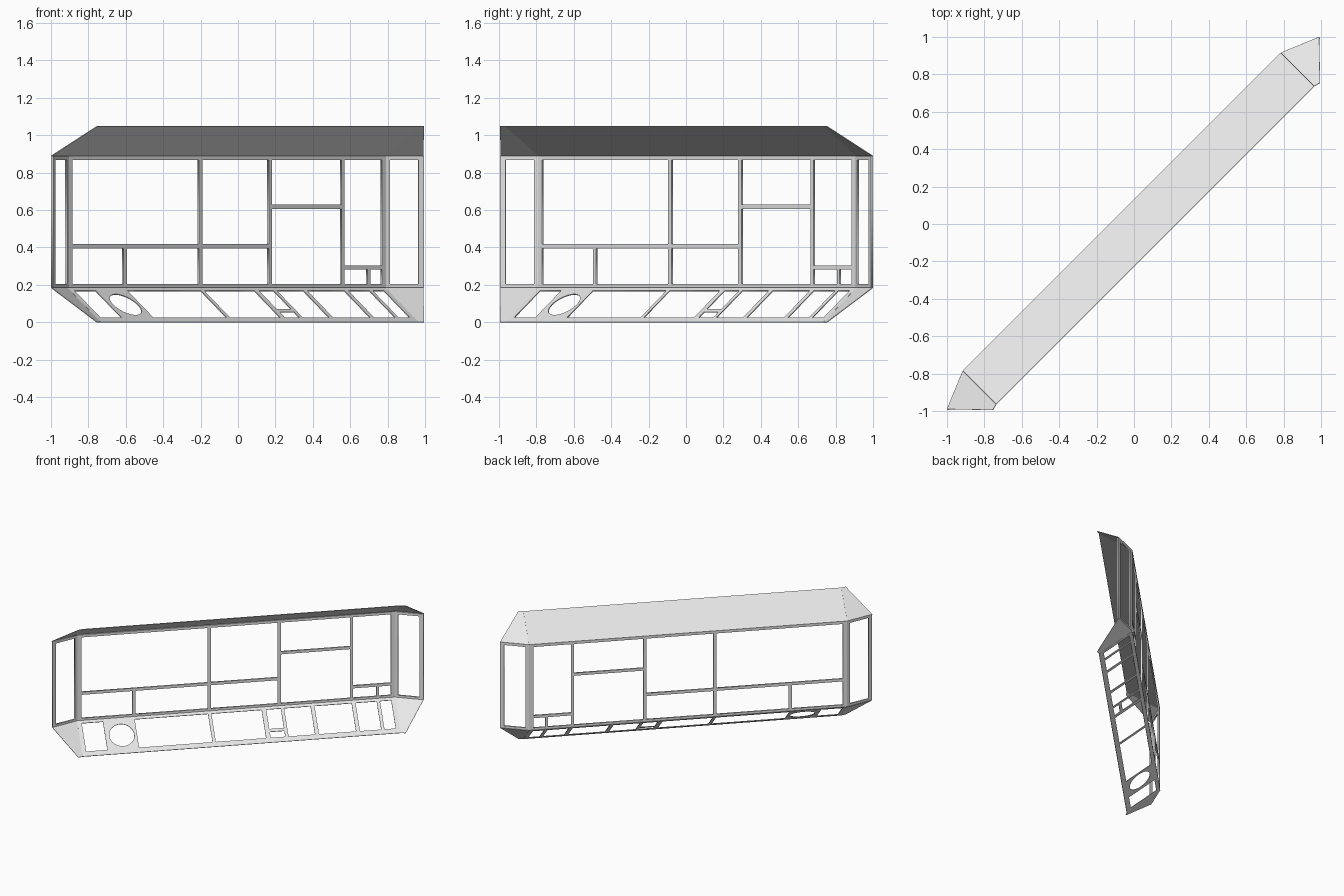
import bpy
import math
from mathutils import Matrix, Vector

cube = bpy.data.objects.get("Cube")
if cube:
    bpy.data.objects.remove(cube, do_unlink=True)

grey = bpy.data.materials.new("light_grey")
grey.use_nodes = True
COLOUR = (0.8, 0.8, 0.8, 1)
grey.diffuse_color = COLOUR
grey.node_tree.nodes["Principled BSDF"].inputs["Base Color"].default_value = COLOUR

# The shell is laid out along x, then turned to run diagonally
TURN = Matrix.Rotation(math.radians(45), 4, 'Z')
SILL, HEAD, TOP = 0.185, 0.888, 1.047

# Plan points of one end: wall corner, end post, rim corner, rim crease
WALL, POST, RIM, CREASE = (1.202, 0.092), (1.407, 0.007), (1.237, -0.17), (1.202, -0.16)


def at(plan, z, side=1):
    return Vector((side * plan[0], plan[1], z))


def add_object(name, mesh):
    obj = bpy.data.objects.new(name, mesh)
    bpy.context.collection.objects.link(obj)
    mesh.materials.clear()
    mesh.materials.append(grey)
    return obj


def rect(x0, x1, y0, y1):
    return [(x0, y0), (x1, y0), (x1, y1), (x0, y1)]


def circle(cx, cy, r, n=32):
    return [(cx + r * math.cos(2 * math.pi * i / n), cy + r * math.sin(2 * math.pi * i / n))
            for i in range(n)]


def pierced_panel(name, origin, x_axis, y_axis, loops, thickness):
    """Flat panel: the first loop is the outline, the rest are openings."""
    curve = bpy.data.curves.new(name, 'CURVE')
    curve.dimensions = '2D'
    curve.fill_mode = 'BOTH'
    curve.extrude = thickness / 2
    for loop in loops:
        spline = curve.splines.new('POLY')
        spline.points.add(len(loop) - 1)
        for point, (x, y) in zip(spline.points, loop):
            point.co = (x, y, 0, 1)
        spline.use_cyclic_u = True
    temp = bpy.data.objects.new(name + "_outline", curve)
    bpy.context.collection.objects.link(temp)
    bpy.context.view_layer.update()
    graph = bpy.context.evaluated_depsgraph_get()
    mesh = bpy.data.meshes.new_from_object(temp.evaluated_get(graph))
    bpy.data.objects.remove(temp, do_unlink=True)
    x_axis, y_axis = x_axis.normalized(), y_axis.normalized()
    frame = Matrix((x_axis, y_axis, x_axis.cross(y_axis))).transposed().to_4x4()
    mesh.transform(TURN @ Matrix.Translation(origin) @ frame)
    return add_object(name, mesh)


def sheet(name, corners, thickness=0.004):
    """Thin solid plate through the given corners."""
    mesh = bpy.data.meshes.new(name)
    mesh.from_pydata([TURN @ c for c in corners], [], [range(len(corners))])
    obj = add_object(name, mesh)
    solid = obj.modifiers.new("thickness", 'SOLIDIFY')
    solid.thickness = thickness
    solid.offset = 0
    return obj


# Long window wall
LOW, HIGH, END = 0.203, 0.867, 1.17
windows = [
    rect(-END, -0.215, 0.418, HIGH), rect(-0.19, 0.313, 0.418, HIGH),
    rect(-END, -0.785, LOW, 0.395), rect(-0.76, -0.215, LOW, 0.395),
    rect(-0.19, 0.313, LOW, 0.395),
    rect(0.338, 0.862, 0.628, HIGH), rect(0.338, 0.862, LOW, 0.606),
    rect(0.885, END, 0.304, HIGH),
    rect(0.885, 1.06, LOW, 0.282), rect(1.08, END, LOW, 0.282),
]
half = WALL[0]
pierced_panel("window_wall", Vector((0, WALL[1] - 0.006, 0)), Vector((1, 0, 0)), Vector((0, 0, 1)),
              [rect(-half, half, SILL, HEAD)] + windows, 0.012)

# Sloping floor with openings, measured up from the rim
slope = at(WALL, SILL) - at(CREASE, 0)
slope.x = 0
depth = slope.length
near, far = 0.13 * depth, 0.9 * depth
spans = [(-1.17, -1.01), (-0.77, -0.215), (-0.19, 0.19), (0.36, 0.56),
         (0.59, 0.87), (0.9, 1.06), (1.085, 1.17)]
openings = [rect(a, b, near, far) for a, b in spans]
openings += [rect(0.225, 0.335, near, 0.29 * depth), rect(0.225, 0.335, 0.37 * depth, far)]
openings.append(circle(-0.885, 0.5 * depth, 0.094))
pierced_panel("floor", Vector((0, CREASE[1], 0)), Vector((1, 0, 0)), slope,
              [rect(-half, half, 0, depth)] + openings, 0.005)

# Sloping roof
sheet("roof", [at(WALL, HEAD, -1), at(CREASE, TOP, -1), at(CREASE, TOP), at(WALL, HEAD)])

# Angled ends: side window, floor corner and roof corner
for side, label in ((1, "left"), (-1, "right")):
    start = at(WALL, 0, side)
    along = at(POST, 0, side) - start
    width = along.length
    inward = Vector((-side * 0.0025, -0.0055, 0))
    pierced_panel(label + "_side_window", start + inward, along, Vector((0, 0, 1)),
                  [rect(0, width, SILL, HEAD), rect(0.12 * width, 0.86 * width, LOW, HIGH)], 0.012)
    for part, z_wall, z_rim in (("floor", SILL, 0), ("roof", HEAD, TOP)):
        sheet(label + "_" + part + "_corner",
              [at(WALL, z_wall, side), at(POST, z_wall, side),
               at(RIM, z_rim, side), at(CREASE, z_rim, side)])
